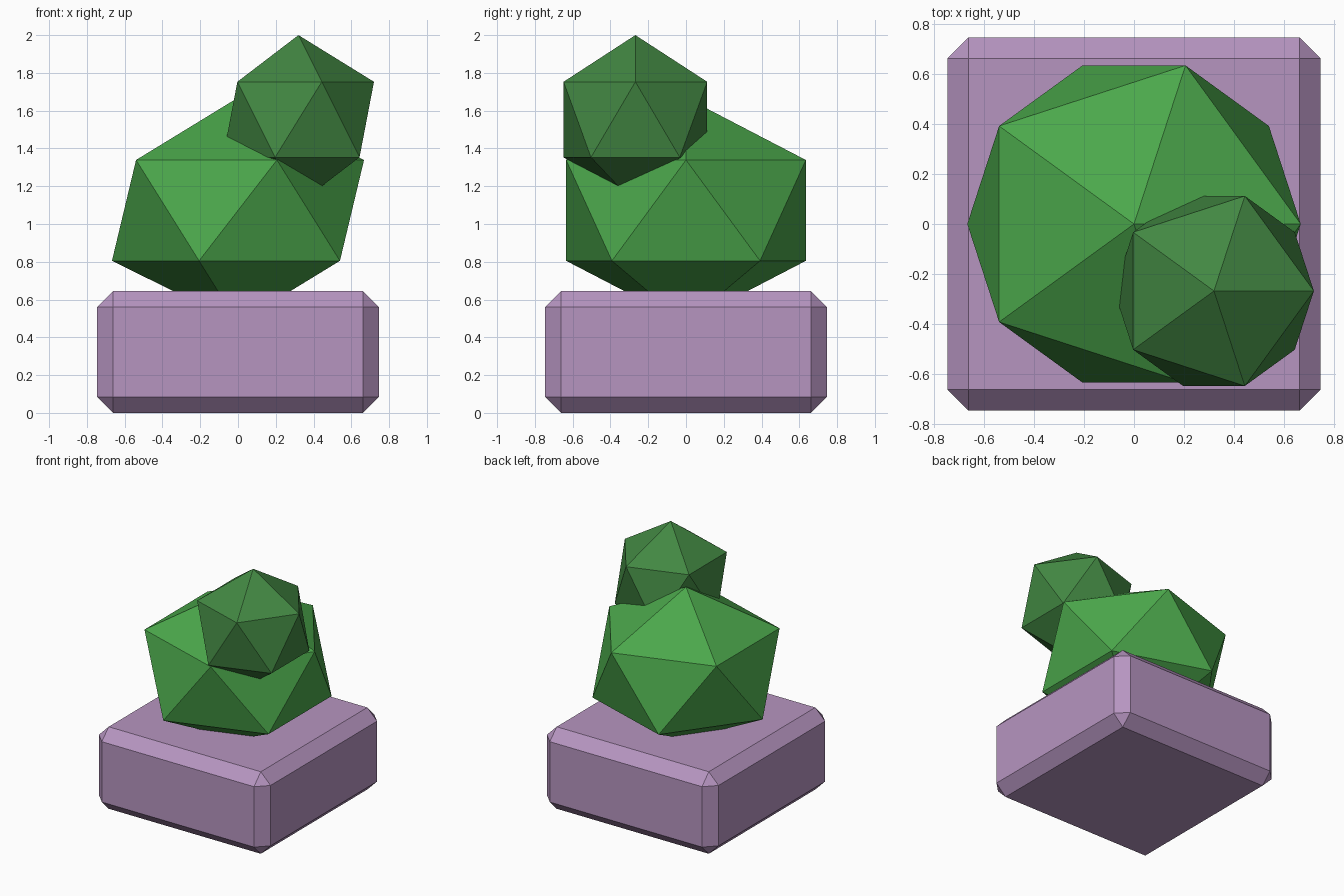
import bpy

if "Cube" in bpy.data.objects:
    bpy.data.objects.remove(bpy.data.objects["Cube"])


def material(name, rgb):
    mat = bpy.data.materials.new(name)
    mat.diffuse_color = (*rgb, 1.0)
    mat.use_nodes = True
    mat.node_tree.nodes["Principled BSDF"].inputs["Base Color"].default_value = mat.diffuse_color
    return mat


def foliage(name, radius, centre, squash, mat):
    """Faceted twenty-sided clump, optionally flattened in height."""
    bpy.ops.mesh.primitive_ico_sphere_add(subdivisions=1, radius=radius, location=centre)
    obj = bpy.context.object
    obj.name = name
    obj.scale.z = squash
    obj.data.materials.append(mat)
    return obj


purple = material("dusty_purple", (0.47, 0.30, 0.53))
leaf_green = material("leaf_green", (0.071, 0.39, 0.071))
dark_green = material("dark_green", (0.055, 0.245, 0.055))

# Chamfered square planter
HALF, HEIGHT, CHAMFER = 0.747, 0.645, 0.085
bpy.ops.mesh.primitive_cube_add(size=1, location=(0, 0, HEIGHT / 2))
planter = bpy.context.object
planter.name = "planter"
planter.scale = (2 * HALF, 2 * HALF, HEIGHT)
bpy.ops.object.transform_apply(location=False, rotation=False, scale=True)
planter.data.materials.append(purple)
bevel = planter.modifiers.new("chamfer", 'BEVEL')
bevel.width = CHAMFER
bevel.segments = 1

# Large flattened bush, sunk into the planter
foliage("large_bush", 0.746, (0, 0, 1.072), 0.8, leaf_green)

# Small bush growing from the front right of the large one
foliage("small_bush", 0.447, (0.32, -0.268, 1.553), 1.0, dark_green)
